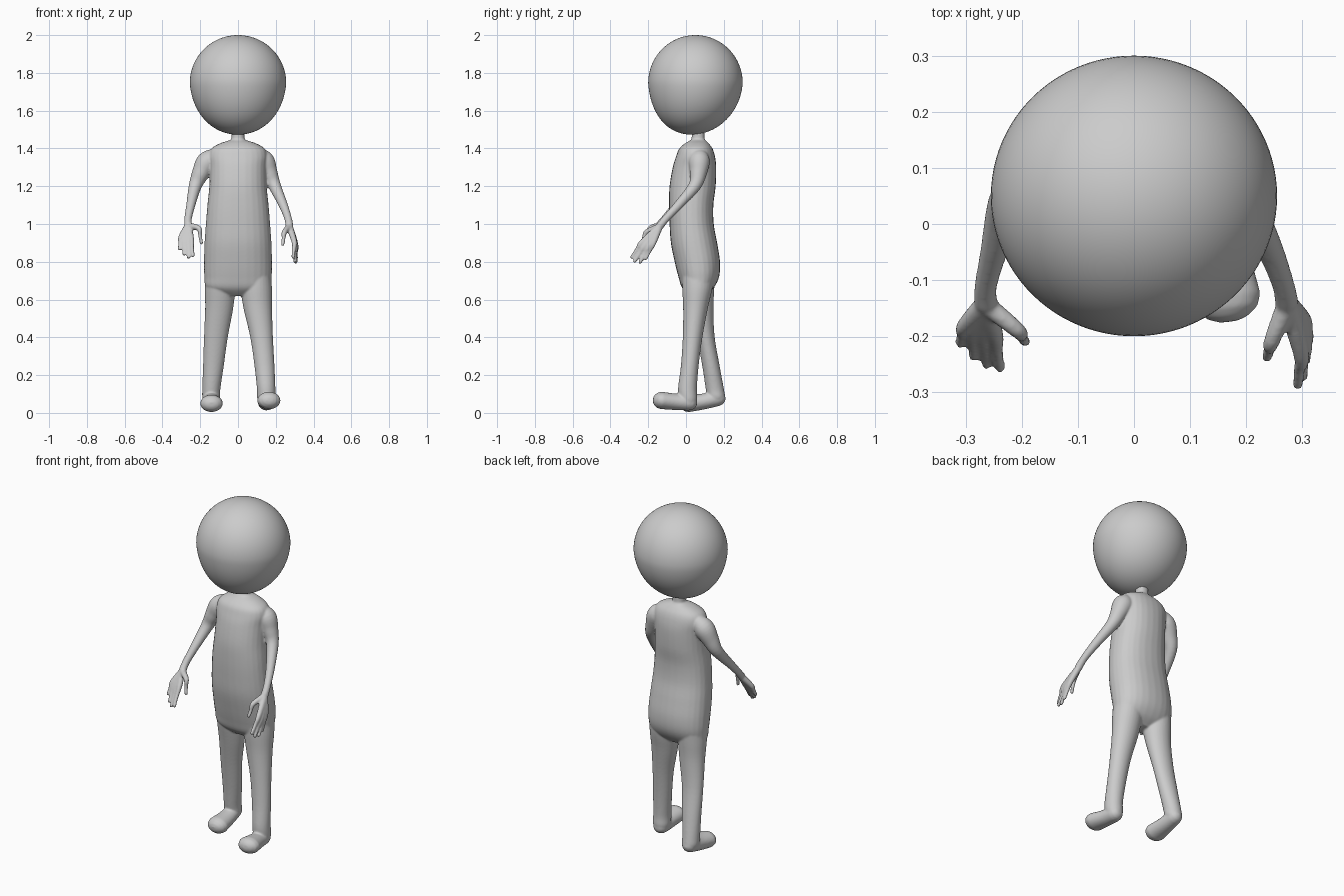
import bpy, bmesh, math
from mathutils import Vector

SIDES = 28


def spline(pts, steps=5):
    """Catmull-Rom interpolation of (x, y, z, rx, ry) stations."""
    p = [pts[0]] + pts + [pts[-1]]
    out = []
    for i in range(1, len(p) - 2):
        for s in range(steps):
            t = s / steps
            out.append([0.5 * (2 * b + (c - a) * t + (2 * a - 5 * b + 4 * c - d) * t * t
                               + (3 * b - a - 3 * c + d) * t ** 3)
                        for a, b, c, d in zip(*p[i - 1:i + 3])])
    return out + [list(pts[-1])]


def loft(bm, pts, flat=False, power=1.0):
    """Skin closed rings along a path: level rings if flat, else a round-ended tube."""
    st = spline([tuple(q) if len(q) == 5 else (*q, q[3]) for q in pts])
    pos = [Vector(q[:3]) for q in st]
    rings = []
    for i, q in enumerate(st):
        t = (pos[min(i + 1, len(pos) - 1)] - pos[max(i - 1, 0)]).normalized()
        u, v = Vector((1, 0, 0)), Vector((0, 1, 0))
        if not flat:
            v = t.cross(u).normalized()
            u = v.cross(t)
        ring = [(pos[i], u * q[3], v * q[4])]
        if not flat and i in (0, len(st) - 1):
            sign = -1 if i == 0 else 1
            r = min(q[3], q[4])
            for a in (0.5, 0.95, 1.3):
                k = math.cos(a)
                ring.append((pos[i] + t * sign * r * math.sin(a), u * q[3] * k, v * q[4] * k))
            if i == 0:
                ring.reverse()
        rings += ring
    rows = []
    for c, u, v in rings:
        row = []
        for k in range(SIDES):
            a = 2 * math.pi * k / SIDES
            ca, sa = math.cos(a), math.sin(a)
            row.append(bm.verts.new(c + u * math.copysign(abs(ca) ** power, ca)
                                    + v * math.copysign(abs(sa) ** power, sa)))
        rows.append(row)
    for r0, r1 in zip(rows, rows[1:]):
        for k in range(SIDES):
            j = (k + 1) % SIDES
            bm.faces.new((r0[k], r0[j], r1[j], r1[k]))
    bm.faces.new(rows[0])
    bm.faces.new(rows[-1])


def finish(bm, name):
    bmesh.ops.recalc_face_normals(bm, faces=bm.faces)
    for f in bm.faces:
        f.smooth = True
    me = bpy.data.meshes.new(name)
    bm.to_mesh(me)
    bm.free()
    ob = bpy.data.objects.new(name, me)
    bpy.context.collection.objects.link(ob)
    return ob


bm = bmesh.new()

# Torso and neck: (z, half width, front y, back y)
torso = [(0.62, 0.08, 0.02, 0.10), (0.66, 0.165, -0.02, 0.145), (0.72, 0.178, -0.04, 0.175),
         (0.80, 0.18, -0.06, 0.18), (0.90, 0.177, -0.08, 0.165), (1.0, 0.17, -0.087, 0.147),
         (1.1, 0.162, -0.09, 0.145), (1.2, 0.152, -0.087, 0.157), (1.3, 0.15, -0.07, 0.16),
         (1.36, 0.155, -0.052, 0.153), (1.40, 0.14, -0.035, 0.14), (1.427, 0.095, -0.005, 0.12),
         (1.445, 0.042, 0.025, 0.102), (1.46, 0.034, 0.03, 0.098), (1.52, 0.034, 0.03, 0.098)]
loft(bm, [(0, (f + b) / 2, z, w, (b - f) / 2) for z, w, f, b in torso], flat=True, power=0.9)

# Legs: right one forward, left one trailing
loft(bm, [(0.095, 0.065, 0.76, 0.075, 0.085), (0.097, 0.06, 0.66, 0.083, 0.08),
          (0.105, 0.05, 0.55, 0.075, 0.065), (0.125, 0.035, 0.40, 0.06, 0.052),
          (0.14, 0.02, 0.25, 0.053, 0.047), (0.149, 0.008, 0.13, 0.049, 0.05),
          (0.15, 0.012, 0.07, 0.048, 0.048), (0.15, 0.012, 0.03, 0.036, 0.036)], flat=True)
loft(bm, [(-0.095, 0.07, 0.76, 0.075, 0.085), (-0.095, 0.075, 0.66, 0.08, 0.075),
          (-0.1, 0.085, 0.55, 0.074, 0.06), (-0.117, 0.105, 0.40, 0.063, 0.047),
          (-0.13, 0.132, 0.25, 0.055, 0.046), (-0.141, 0.152, 0.13, 0.048, 0.048),
          (-0.142, 0.16, 0.085, 0.047, 0.047), (-0.142, 0.162, 0.06, 0.036, 0.036)], flat=True)

# Feet
loft(bm, [(0.15, 0.018, 0.055, 0.044, 0.042), (0.155, -0.05, 0.058, 0.05, 0.043),
          (0.164, -0.13, 0.066, 0.062, 0.046)])
loft(bm, [(-0.142, 0.168, 0.078, 0.042, 0.042), (-0.141, 0.09, 0.06, 0.05, 0.042),
          (-0.14, 0.012, 0.05, 0.06, 0.046)])

# Arms
loft(bm, [(-0.11, 0.07, 1.37, 0.035), (-0.162, 0.065, 1.33, 0.056), (-0.197, 0.055, 1.27, 0.047),
          (-0.227, 0.035, 1.2, 0.034), (-0.25, -0.05, 1.1, 0.024), (-0.264, -0.11, 1.03, 0.02),
          (-0.264, -0.14, 0.995, 0.021)])
loft(bm, [(0.09, 0.07, 1.37, 0.035), (0.135, 0.07, 1.335, 0.056), (0.165, 0.065, 1.27, 0.045),
          (0.195, 0.045, 1.2, 0.033), (0.24, -0.04, 1.1, 0.024), (0.265, -0.105, 1.03, 0.02),
          (0.272, -0.138, 0.99, 0.021)])

# Hands: each finger fans out from the wrist, merging into a palm
hands = [
    ((-0.266, -0.142, 0.99),
     [((-0.302, -0.182, 0.93), (-0.31, -0.212, 0.868)), ((-0.285, -0.188, 0.92), (-0.286, -0.235, 0.84)),
      ((-0.266, -0.193, 0.918), (-0.262, -0.25, 0.823)), ((-0.247, -0.195, 0.925), (-0.239, -0.256, 0.832)),
      ((-0.207, -0.19, 0.977), (-0.194, -0.21, 0.9))]),
    ((0.273, -0.14, 0.985),
     [((0.298, -0.232, 0.905), (0.292, -0.287, 0.825)), ((0.303, -0.213, 0.893), (0.301, -0.272, 0.803)),
      ((0.305, -0.193, 0.89), (0.306, -0.243, 0.798)), ((0.303, -0.172, 0.9), (0.309, -0.213, 0.817)),
      ((0.246, -0.208, 0.957), (0.237, -0.238, 0.892))]),
]
for wrist, fingers in hands:
    for knuckle, tip in fingers:
        mid = Vector(knuckle).lerp(Vector(tip), 0.5)
        loft(bm, [(*wrist, 0.018), (*knuckle, 0.0145), (*mid, 0.0105), (*tip, 0.0095)])

body = finish(bm, "body")
rm = body.modifiers.new("fuse", 'REMESH')
rm.mode = 'VOXEL'
rm.voxel_size = 0.0055
rm.use_smooth_shade = True
sm = body.modifiers.new("soften", 'SMOOTH')
sm.factor = 0.5
sm.iterations = 5

# Head: sphere with a slightly longer, forward-leaning lower half
bm = bmesh.new()
bmesh.ops.create_uvsphere(bm, u_segments=96, v_segments=48, radius=1)
for v in bm.verts:
    x, y, z = v.co
    low = max(0.0, -z)
    taper = 1 - 0.06 * low * (1 - low)
    v.co = (0.255 * x * taper, 0.05 + 0.25 * y * taper - 0.02 * low ** 2,
            1.747 + z * (0.253 if z > 0 else 0.274))
finish(bm, "head")
